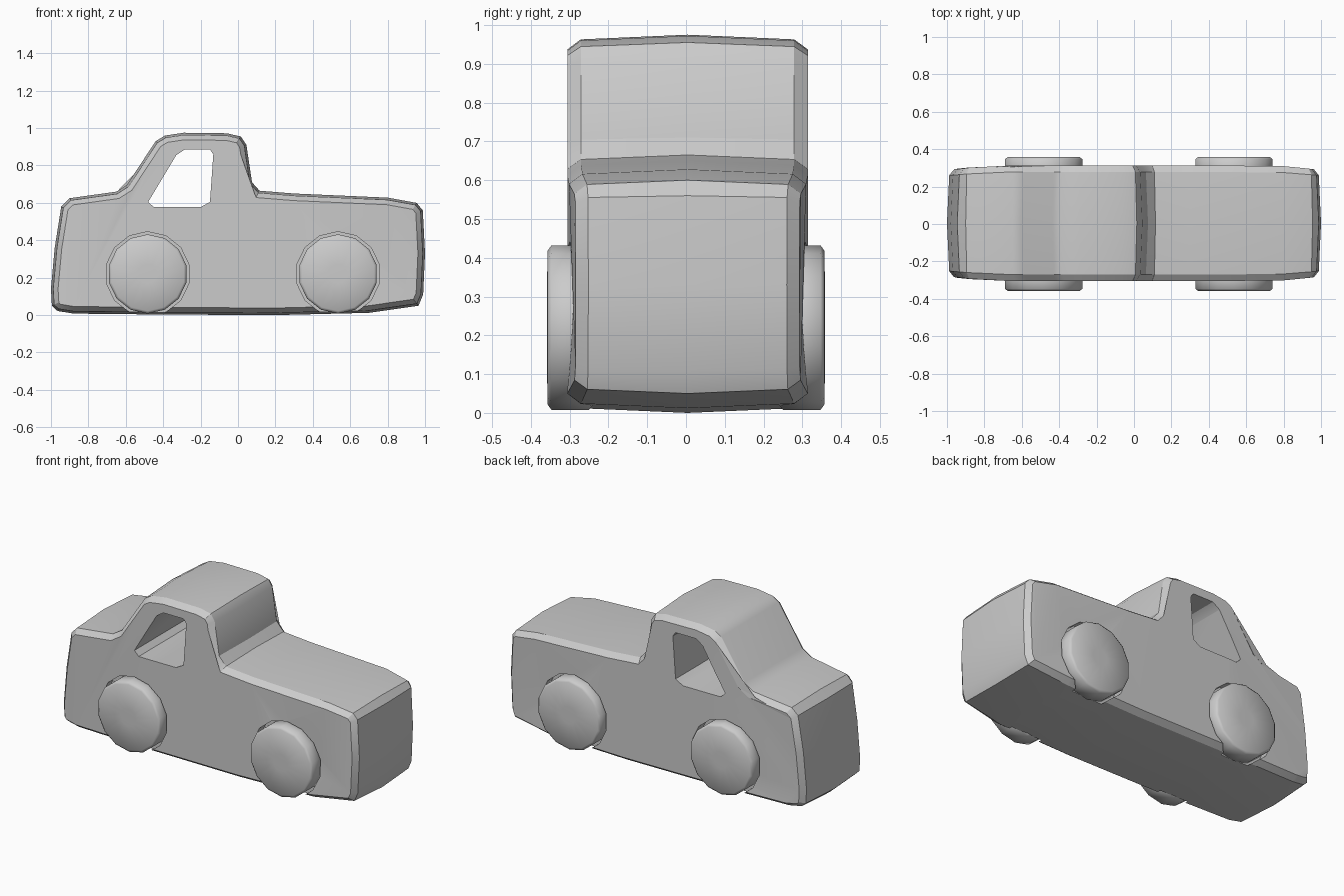
import bpy, bmesh, math
from mathutils import Vector

if "Cube" in bpy.data.objects:
    bpy.data.objects.remove(bpy.data.objects["Cube"])


def loft(name, rings):
    """Closed solid through matching (x, y, z) rings, capped at both ends."""
    bm = bmesh.new()
    loops = [[bm.verts.new(p) for p in ring] for ring in rings]
    n = len(loops[0])
    for a, b in zip(loops, loops[1:]):
        for i in range(n):
            j = (i + 1) % n
            bm.faces.new((a[i], a[j], b[j], b[i]))
    caps = [bm.faces.new(loops[0]), bm.faces.new(loops[-1])]
    bmesh.ops.triangulate(bm, faces=caps)
    bmesh.ops.recalc_face_normals(bm, faces=bm.faces)
    mesh = bpy.data.meshes.new(name)
    bm.to_mesh(mesh)
    bm.free()
    obj = bpy.data.objects.new(name, mesh)
    bpy.context.collection.objects.link(obj)
    return obj


def circle(cx, cz, r, y, n=14):
    return [(cx + r * math.sin(2 * math.pi * i / n), y, cz + r * math.cos(2 * math.pi * i / n))
            for i in range(n)]


def activate(obj):
    bpy.ops.object.select_all(action='DESELECT')
    obj.select_set(True)
    bpy.context.view_layer.objects.active = obj


def smooth(obj, angle):
    activate(obj)
    bpy.ops.object.shade_smooth_by_angle(angle=math.radians(angle))


def cut(obj, cutter):
    mod = obj.modifiers.new("cut", 'BOOLEAN')
    mod.operation = 'DIFFERENCE'
    mod.solver = 'EXACT'
    mod.object = cutter
    activate(obj)
    bpy.ops.object.modifier_apply(modifier=mod.name)
    bpy.data.objects.remove(cutter, do_unlink=True)


# Truck side profile (x, z), clockwise from the lower left
PROFILE = [(-0.995, 0.05), (-1.0, 0.14), (-0.98, 0.36), (-0.945, 0.58), (-0.90, 0.625),
           (-0.65, 0.66), (-0.595, 0.695), (-0.44, 0.93), (-0.39, 0.96), (-0.29, 0.975),
           (-0.06, 0.972), (0.015, 0.955), (0.045, 0.91), (0.075, 0.71), (0.115, 0.665),
           (0.30, 0.65), (0.80, 0.628), (0.955, 0.60), (0.988, 0.56), (1.0, 0.33),
           (0.99, 0.11), (0.965, 0.05), (0.70, 0.012), (0.20, 0.0), (-0.40, 0.003),
           (-0.88, 0.008), (-0.965, 0.022)]


def body_ring(y, inset):
    """Profile moved inwards by inset, with the ends drawn in slightly."""
    pts = [Vector(p) for p in PROFILE]
    ring = []
    for i, p in enumerate(pts):
        d1 = (p - pts[i - 1]).normalized()
        d2 = (pts[(i + 1) % len(pts)] - p).normalized()
        n1, n2 = Vector((d1.y, -d1.x)), Vector((d2.y, -d2.x))
        q = p + (n1 + n2) * inset / (1 + n1.dot(n2))
        taper = 1 - 0.07 * max(0, (abs(p.x) - 0.75) / 0.25)
        ring.append((q.x, y * taper + 0.004, q.y))
    return ring


# Body with crowned top and rounded side edges
body = loft("truck_body", [body_ring(y, i) for y, i in
            [(-0.31, 0.038), (-0.275, 0.012), (0, 0), (0.275, 0.012), (0.31, 0.038)]])

# Side window tunnel
WINDOW = [(-0.48, 0.605), (-0.45, 0.577), (-0.20, 0.577), (-0.15, 0.605),
          (-0.132, 0.86), (-0.15, 0.885), (-0.285, 0.885), (-0.33, 0.855)]
cut(body, loft("window_cutter", [[(x, y, z) for x, z in WINDOW] for y in (-0.5, 0.5)]))

# Wheel wells and wheels
wheels = {"rear": 0.535, "front": -0.483}
sides = {"right": -1, "left": 1}
for end, cx in wheels.items():
    for side, s in sides.items():
        cut(body, loft("well_cutter", [circle(cx, 0.22, 0.226, s * y) for y in (0.25, 0.5)]))
        wheel = loft(f"{end}_{side}_wheel",
                     [circle(cx, 0.22, r, s * y) for y, r in
                      [(0.24, 0.20), (0.25, 0.212), (0.347, 0.212), (0.357, 0.198), (0.359, 0.05)]])
        smooth(wheel, 60)
smooth(body, 30)
